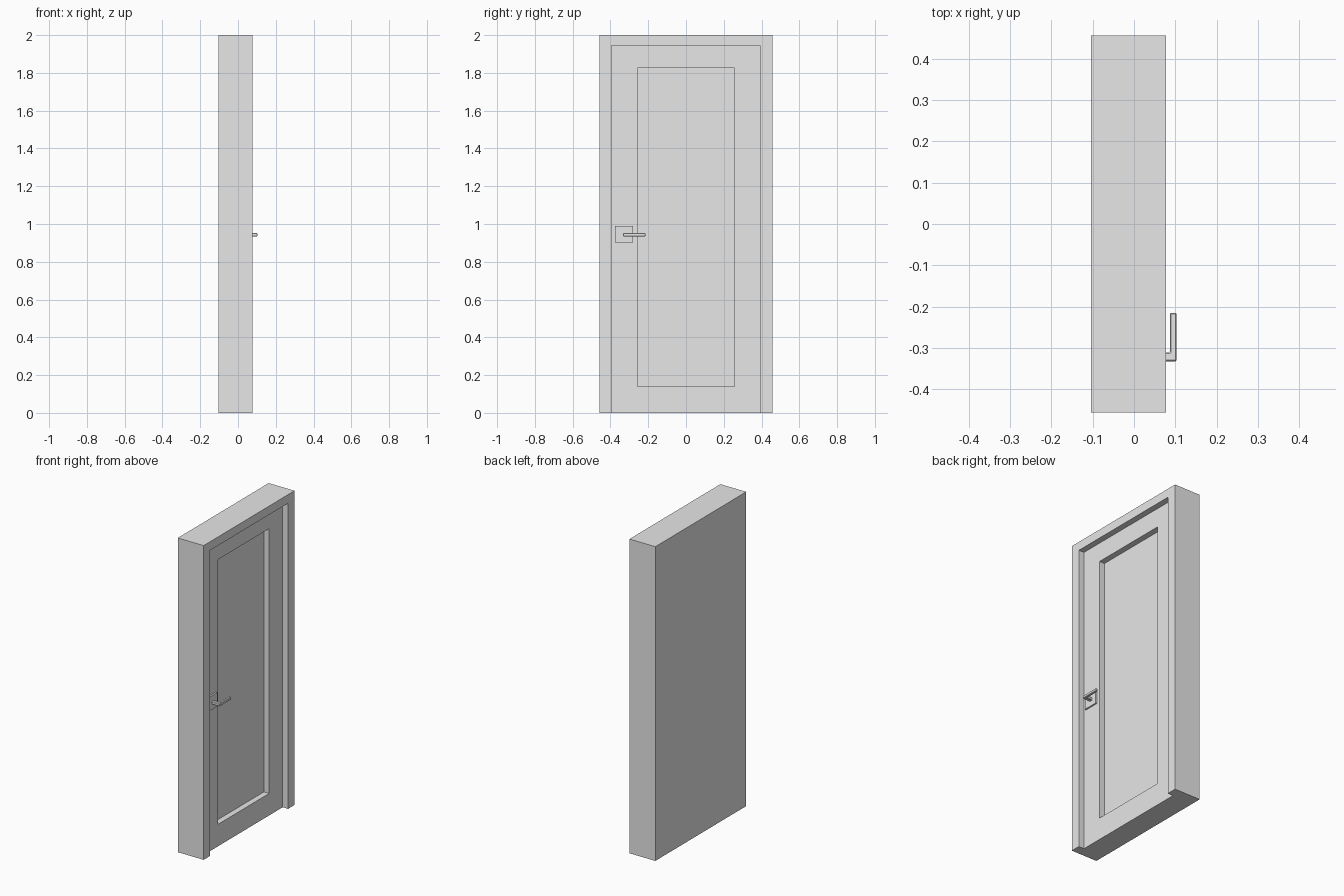
import bpy
import bmesh
from mathutils import Vector

cube = bpy.data.objects.get("Cube")
if cube:
    bpy.data.objects.remove(cube, do_unlink=True)

# Single plain grey for the whole door
GREY = (0.8, 0.8, 0.8, 1.0)
grey = bpy.data.materials.new("plain grey")
grey.use_nodes = True
grey.diffuse_color = GREY
grey.node_tree.nodes["Principled BSDF"].inputs["Base Color"].default_value = GREY

FACE = 0.078      # front of the frame
LEAF = 0.04       # front of the door leaf
PANEL = 0.003     # front of the sunken panel


def add_object(name, bm):
    bmesh.ops.recalc_face_normals(bm, faces=bm.faces)
    mesh = bpy.data.meshes.new(name)
    bm.to_mesh(mesh)
    bm.free()
    mesh.materials.append(grey)
    obj = bpy.data.objects.new(name, mesh)
    bpy.context.scene.collection.objects.link(obj)
    return obj


def box(name, low, high):
    low, high = Vector(low), Vector(high)
    bm = bmesh.new()
    bmesh.ops.create_cube(bm, size=1)
    for v in bm.verts:
        v.co = (low + high) / 2 + v.co * (high - low)
    return add_object(name, bm)


def cut(target, name, low, high):
    cutter = box(name, low, high)
    cutter.hide_render = True
    cutter.hide_viewport = False
    mod = target.modifiers.new(name, "BOOLEAN")
    mod.operation = "DIFFERENCE"
    mod.solver = "EXACT"
    mod.object = cutter
    bpy.context.view_layer.objects.active = target
    bpy.ops.object.modifier_apply(modifier=name)
    bpy.data.objects.remove(cutter, do_unlink=True)


# Frame and leaf: a block with the doorway and the panel sunk into it
door = box("door_and_frame", (-0.104, -0.457, 0), (FACE, 0.457, 2))
cut(door, "doorway_cutter", (LEAF, -0.395, -0.1), (0.2, 0.392, 1.945))
cut(door, "panel_cutter", (PANEL, -0.258, 0.14), (0.2, 0.256, 1.825))

# Square plate behind the handle
box("handle_plate", (LEAF - 0.002, -0.376, 0.902), (LEAF + 0.01, -0.28, 0.99))

# L-shaped lever: a stem out of the plate, then a grip along the door
profile = [(LEAF, -0.333), (0.103, -0.333), (0.103, -0.215),
           (0.087, -0.215), (0.087, -0.311), (LEAF, -0.311)]
bm = bmesh.new()
base = bm.faces.new([bm.verts.new((x, y, 0.934)) for x, y in profile])
top = bmesh.ops.extrude_face_region(bm, geom=[base])
bmesh.ops.translate(bm, vec=(0, 0, 0.018),
                    verts=[g for g in top["geom"] if isinstance(g, bmesh.types.BMVert)])
lever = add_object("handle_lever", bm)
bevel = lever.modifiers.new("soft_edges", "BEVEL")
bevel.width = 0.003
bevel.segments = 1
